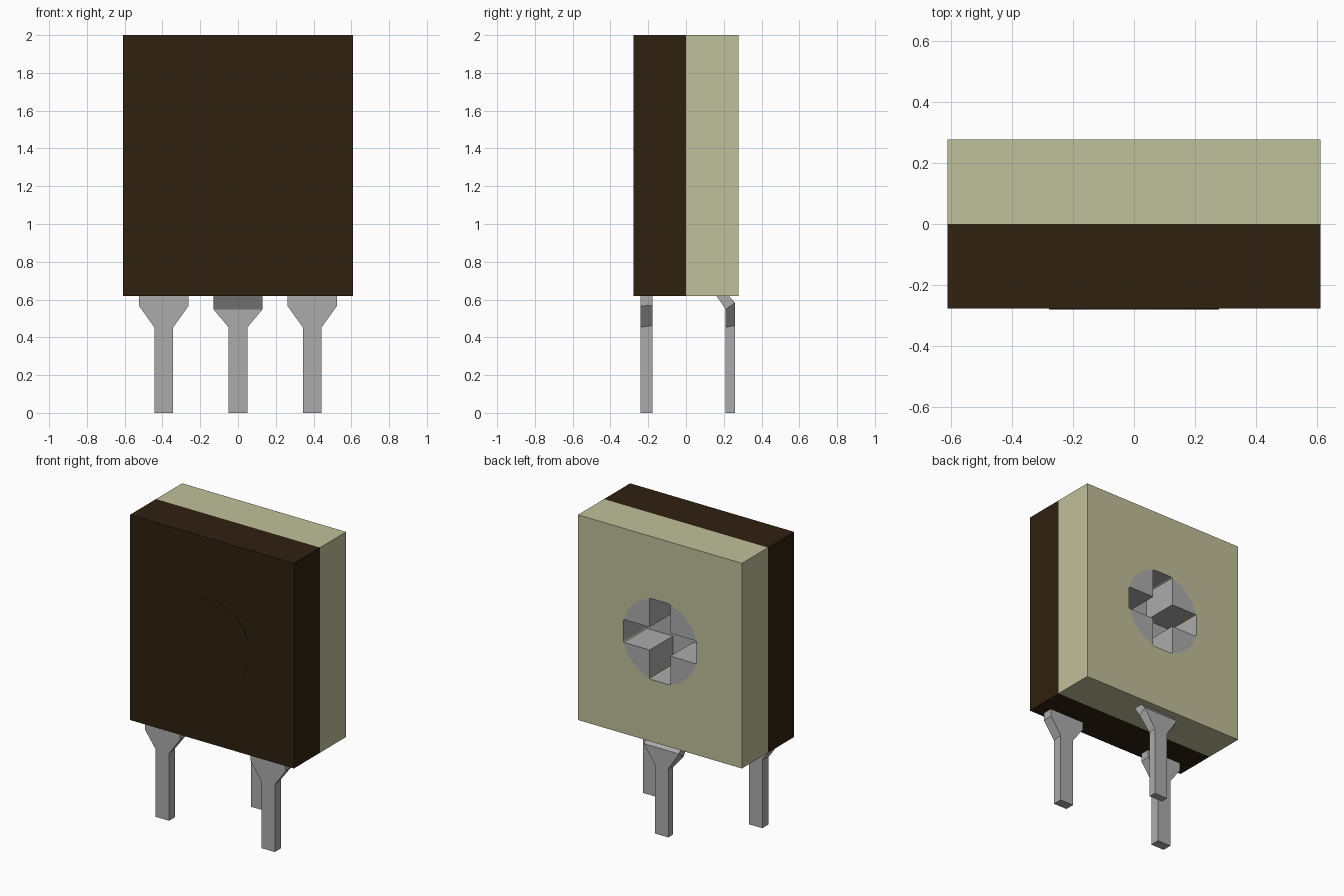
import bpy, bmesh, math
from mathutils import Matrix, Vector

if "Cube" in bpy.data.objects:
    bpy.data.objects.remove(bpy.data.objects["Cube"], do_unlink=True)


def material(name, rgb):
    m = bpy.data.materials.new(name)
    m.use_nodes = True
    m.diffuse_color = (*rgb, 1)
    m.node_tree.nodes["Principled BSDF"].inputs["Base Color"].default_value = (*rgb, 1)
    return m


BROWN = material("dark brown", (0.028, 0.015, 0.005))
CREAM = material("cream", (0.53, 0.525, 0.325))
GREY = material("metal grey", (0.41, 0.41, 0.41))


def finish(name, bm, mat):
    bmesh.ops.recalc_face_normals(bm, faces=bm.faces)
    me = bpy.data.meshes.new(name)
    bm.to_mesh(me)
    bm.free()
    me.materials.append(mat)
    ob = bpy.data.objects.new(name, me)
    bpy.context.collection.objects.link(ob)
    return ob


def box(name, lo, hi, mat):
    bm = bmesh.new()
    lo, hi = Vector(lo), Vector(hi)
    size = Matrix.Diagonal((*(hi - lo), 1))
    bmesh.ops.create_cube(bm, size=1, matrix=Matrix.Translation((lo + hi) / 2) @ size)
    return finish(name, bm, mat)


def disc(name, radius, y0, y1, mat):
    """16-sided cylinder along y, with flats at the left and right."""
    bm = bmesh.new()
    mtx = (Matrix.Translation((0, (y0 + y1) / 2, CZ))
           @ Matrix.Rotation(math.pi / 2, 4, 'X') @ Matrix.Rotation(math.pi / 16, 4, 'Z'))
    bmesh.ops.create_cone(bm, cap_ends=True, segments=16, radius1=radius,
                          radius2=radius, depth=y1 - y0, matrix=mtx)
    return finish(name, bm, mat)


def cut(target, cutter):
    mod = target.modifiers.new("cut", 'BOOLEAN')
    mod.operation, mod.solver, mod.object = 'DIFFERENCE', 'EXACT', cutter
    bpy.context.view_layer.objects.active = target
    bpy.ops.object.modifier_apply(modifier=mod.name)
    bpy.data.objects.remove(cutter, do_unlink=True)


def leg(name, x, rows):
    """Loft rows of (half width, front y, front z, back y, back z)."""
    bm = bmesh.new()
    rings = [[bm.verts.new(p) for p in ((x - w, yf, zf), (x + w, yf, zf),
                                        (x + w, yb, zb), (x - w, yb, zb))]
             for w, yf, zf, yb, zb in rows]
    for a, b in zip(rings, rings[1:]):
        for i in range(4):
            j = (i + 1) % 4
            bm.faces.new((a[i], a[j], b[j], b[i]))
    bm.faces.new(rings[0])
    bm.faces.new(rings[-1])
    return finish(name, bm, GREY)


W, D, Z0, Z1 = 0.61, 0.277, 0.62, 2.0
CZ = (Z0 + Z1) / 2
R, SLOT = 0.283, 0.077

# Two-tone housing, the back half bored for the rotor
box("front_housing", (-W, -D, Z0), (W, 0, Z1), BROWN)
back = box("back_housing", (-W, 0, Z0), (W, D, Z1), CREAM)
cut(back, disc("bore", R, -0.1, D + 0.1, CREAM))

# Rotor with a cross-shaped screwdriver recess
rotor = disc("rotor", R, 0, D, GREY)
for sx, sz in ((0.272, SLOT), (SLOT, 0.272)):
    cut(rotor, box("slot", (-sx, 0.03, CZ - sz), (sx, D + 0.1, CZ + sz), GREY))

# Shallow round boss on the front
disc("front_boss", R, -D - 0.002, -D + 0.002, BROWN)

# Pair of straight front legs
for side, name in ((-1, "front_leg_right"), (1, "front_leg_left")):
    leg(name, side * 0.393, [(0.13, -0.242, 0.63, -0.178, 0.63),
                             (0.13, -0.242, 0.565, -0.178, 0.57),
                             (0.05, -0.242, 0.453, -0.178, 0.463),
                             (0.05, -0.242, 0, -0.178, 0)])

# Cranked middle leg at the back
leg("back_leg", 0, [(0.13, 0.16, 0.621, 0.226, 0.621),
                    (0.13, 0.21, 0.548, 0.26, 0.583),
                    (0.05, 0.21, 0.453, 0.26, 0.463),
                    (0.05, 0.21, 0, 0.26, 0)])
